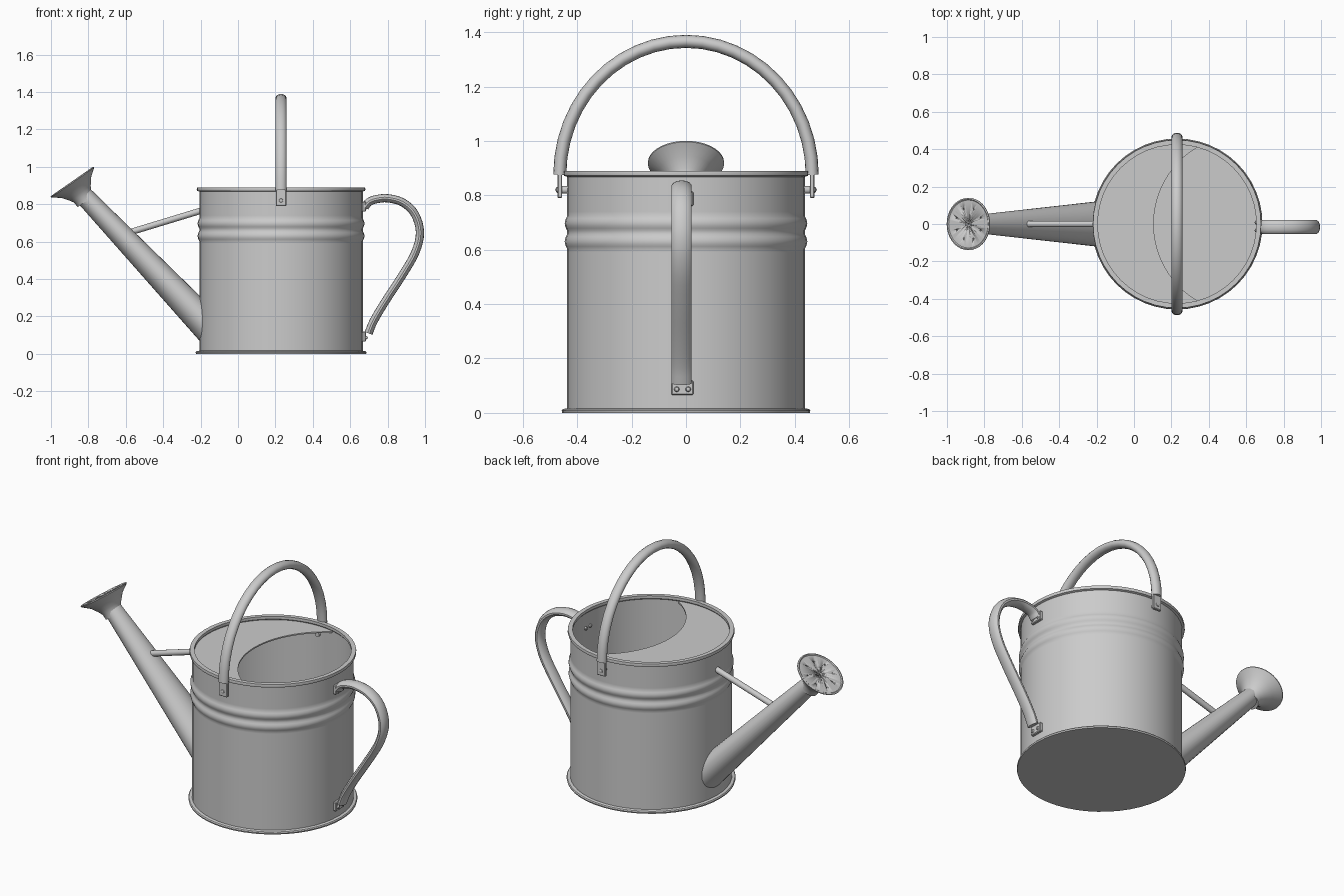
import bpy, bmesh, math
from mathutils import Vector, Matrix

if "Cube" in bpy.data.objects:
    bpy.data.objects.remove(bpy.data.objects["Cube"])

mat = bpy.data.materials.new("galvanised grey")
mat.diffuse_color = (0.6, 0.6, 0.6, 1)
mat.use_nodes = True
mat.node_tree.nodes["Principled BSDF"].inputs["Base Color"].default_value = mat.diffuse_color
CX, R = 0.23, 0.437          # can axis and wall radius
TAU = 2 * math.pi


def finish(name, bm, angle=35):
    bmesh.ops.remove_doubles(bm, verts=bm.verts, dist=1e-5)
    bmesh.ops.recalc_face_normals(bm, faces=bm.faces)
    me = bpy.data.meshes.new(name)
    bm.to_mesh(me)
    bm.free()
    ob = bpy.data.objects.new(name, me)
    bpy.context.collection.objects.link(ob)
    me.materials.append(mat)
    bpy.ops.object.select_all(action='DESELECT')
    ob.select_set(True)
    bpy.context.view_layer.objects.active = ob
    bpy.ops.object.shade_smooth_by_angle(angle=math.radians(angle))
    return ob


def skin(name, rings, caps=True):
    """Bridge a list of closed rings of points."""
    bm = bmesh.new()
    vs = [[bm.verts.new(p) for p in r] for r in rings]
    n = len(vs[0])
    for a, b in zip(vs, vs[1:]):
        for i in range(n):
            j = (i + 1) % n
            bm.faces.new((a[i], a[j], b[j], b[i]))
    if caps:
        bm.faces.new(vs[0])
        bm.faces.new(vs[-1])
    return finish(name, bm)


def lathe(name, prof, n, m):
    rings = [[m @ Vector((r * math.cos(TAU * i / n), r * math.sin(TAU * i / n), z))
              for i in range(n)] for r, z in prof]
    return skin(name, rings, caps=False)


def sweep(name, pts, side, a, b, n=14):
    """Elliptical tube along a planar path; b is the half width along side."""
    rings = []
    for i, p in enumerate(pts):
        t = (pts[min(i + 1, len(pts) - 1)] - pts[max(i - 1, 0)]).normalized()
        nn = side.cross(t)
        rings.append([p + nn * a * math.cos(TAU * k / n) + side * b * math.sin(TAU * k / n)
                      for k in range(n)])
    return skin(name, rings)


def spline(p, steps=4):
    q = [2 * p[0] - p[1]] + p + [2 * p[-1] - p[-2]]
    out = []
    for i in range(1, len(q) - 2):
        a, b, c, d = q[i - 1:i + 3]
        for s in range(steps):
            t = s / steps
            out.append(0.5 * (2 * b + (c - a) * t + (2 * a - 5 * b + 4 * c - d) * t * t
                              + (3 * b - a - 3 * c + d) * t ** 3))
    return out + [p[-1]]


def box(name, loc, size):
    bm = bmesh.new()
    bmesh.ops.create_cube(bm, size=1, matrix=Matrix.Translation(loc) @ Matrix.Diagonal((*size, 1)))
    bmesh.ops.bevel(bm, geom=bm.edges[:], offset=min(size) * 0.2, segments=1, affect='EDGES')
    return finish(name, bm)


def rivet(name, start, end, r):
    """Pin with a domed head at its outer end."""
    start, end = Vector(start), Vector(end)
    d = end - start
    m = Matrix.Translation(start) @ d.to_track_quat('Z', 'Y').to_matrix().to_4x4()
    L = d.length
    lathe(name, [(0, 0), (r, 0), (r, L * 0.75), (r * 0.7, L * 0.93), (0, L)], 12, m)


# can: base flange, wall with two beads, rolled rim, inner wall and floor
prof = [(0, 0), (0.455, 0), (0.457, 0.008), (0.453, 0.014), (R, 0.017), (R, 0.59)]
for zc in (0.63, 0.697):
    for k in range(7):
        prof.append((R + 0.009 * math.sin(math.pi * k / 6), zc - 0.027 + 0.054 * k / 6))
prof += [(R, 0.74), (R, 0.868), (0.449, 0.872), (0.451, 0.88), (0.449, 0.89), (0.424, 0.89),
         (0.424, 0.874), (0.429, 0.868), (0.429, 0.02), (0, 0.02)]
lathe("can_body", prof, 48, Matrix.Translation((CX, 0, 0)))

# crescent cover over the spout side of the opening
bm = bmesh.new()
tip = math.atan2(0.415, 0.1)
pts = []
for i in range(33):
    a = tip + (TAU - 2 * tip) * i / 32
    pts.append((CX + 0.428 * math.cos(a), 0.428 * math.sin(a)))
ri, ci = 0.477, 0.582
half = math.asin(0.408 / ri)
for i in range(25):
    a = math.pi + half - 2 * half * i / 24
    pts.append((ci + ri * math.cos(a), ri * math.sin(a)))
f = bm.faces.new([bm.verts.new((x, y, 0.86)) for x, y in pts])
ex = bmesh.ops.extrude_face_region(bm, geom=[f])
bmesh.ops.translate(bm, vec=(0, 0, 0.008),
                    verts=[v for v in ex['geom'] if isinstance(v, bmesh.types.BMVert)])
finish("crescent_cover", bm)

# spout: tapering tube, foot ring trimmed to the can wall
top, bot = Vector((-0.828, 0, 0.85)), Vector((-0.205, 0, 0.19))
d = (bot - top).normalized()
up = Vector((-d.z, 0, d.x))
rings = [[], []]
for k in range(32):
    c, s = math.cos(TAU * k / 32), math.sin(TAU * k / 32)
    rings[0].append(top + up * 0.05 * c + Vector((0, 0.05 * s, 0)))
    p = bot + up * 0.083 * c + Vector((0, 0.122 * s, 0))
    wall = CX - math.sqrt(0.434 ** 2 - p.y ** 2)
    rings[1].append(p + d * ((wall - p.x) / d.x))
skin("spout", rings, caps=False)

# sprinkler rose with drilled holes
n = Vector((-0.57, 0, 0.82))
m = Matrix.Translation((-0.885, 0, 0.918)) @ n.to_track_quat('Z', 'Y').to_matrix().to_4x4()
rose = lathe("sprinkler_rose", [(0, -0.125), (0.053, -0.125), (0.055, -0.095), (0.07, -0.07),
                                (0.097, -0.035), (0.135, -0.006), (0.14, -0.002), (0.14, 0.003),
                                (0.133, 0.005), (0.128, 0.001), (0, 0.001)], 36, m)
bm = bmesh.new()
for count, rad, hr in ((8, 0.085, 0.005), (8, 0.02, 0.004), (1, 0, 0.005)):
    for k in range(count):
        a = TAU * (k + 0.5) / count
        bmesh.ops.create_cone(bm, cap_ends=True, segments=8, radius1=hr, radius2=hr, depth=0.02,
                              matrix=m @ Matrix.Translation((rad * math.cos(a), rad * math.sin(a), 0)))
cut = finish("hole_cutter", bm)
cut.hide_render = True
cut.hide_set(True)
mod = rose.modifiers.new("holes", 'BOOLEAN')
mod.operation, mod.object, mod.solver = 'DIFFERENCE', cut, 'EXACT'

# brace rod between spout and can
Y = Vector((0, 1, 0))
sweep("spout_brace", [Vector((-0.585, 0, 0.648)), Vector((-0.2, 0, 0.765))], Y, 0.017, 0.017)

# carrying bail over the top
arc = [Vector((CX, -0.464 * math.cos(math.pi * i / 24), 0.875 + 0.491 * math.sin(math.pi * i / 24)))
       for i in range(25)]
sweep("bail_handle", arc, Vector((1, 0, 0)), 0.024, 0.03)
for s, side in ((-1, "front"), (1, "back")):
    box(f"bail_lug_{side}", (CX, s * 0.464, 0.838), (0.056, 0.018, 0.095))
    rivet(f"bail_rivet_{side}", (CX, s * 0.415, 0.82), (CX, s * 0.481, 0.82), 0.014)

# rear handle
HY = -0.016
path = [(0.678, 0.785), (0.70, 0.812), (0.74, 0.827), (0.80, 0.832), (0.88, 0.81), (0.944, 0.75),
        (0.973, 0.65), (0.947, 0.54), (0.875, 0.415), (0.784, 0.275), (0.725, 0.175), (0.698, 0.11)]
sweep("rear_handle", spline([Vector((x, HY, z)) for x, z in path]), Y, 0.022, 0.038)
for z, end in ((0.787, "upper"), (0.092, "lower")):
    box(f"rear_handle_tab_{end}", (0.674, HY + 0.003, z), (0.02, 0.08, 0.054))
    for k in (-1, 1):
        y = HY + 0.003 + k * 0.021
        rivet(f"rear_rivet_{end}_{k}", (0.66, y, z - 0.005), (0.694, y, z - 0.005), 0.01)
        rivet(f"inner_rivet_{end}_{k}", (0.665, y, z - 0.005), (0.645, y, z - 0.005), 0.01)
